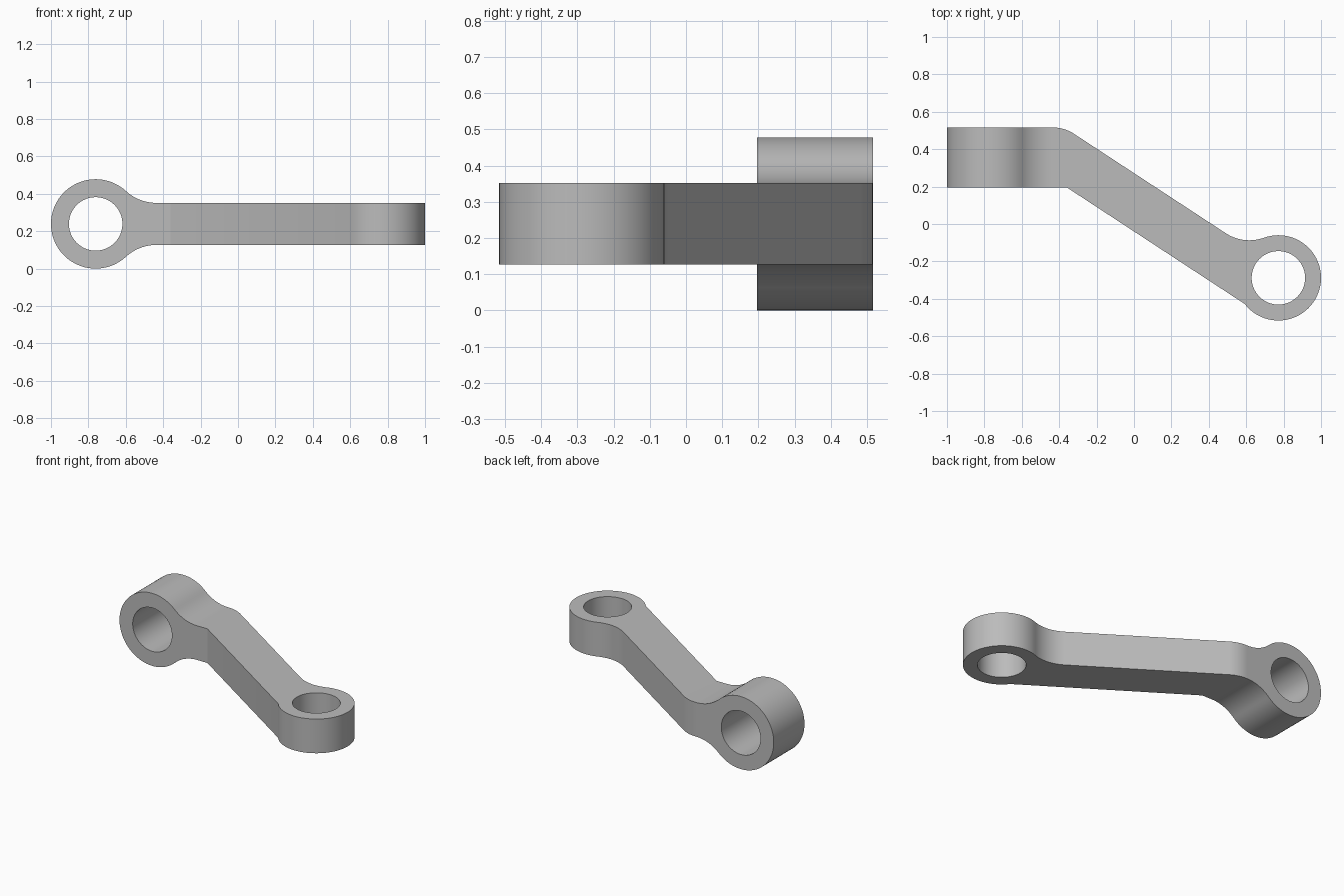
import bpy, bmesh, math
from mathutils import Vector

cube = bpy.data.objects.get("Cube")
if cube:
    bpy.data.objects.remove(cube, do_unlink=True)

V = lambda x, y: Vector((x, y))
heading = lambda v: math.atan2(v.y, v.x)


def arc(c, r, a, b, n):
    """Points on a circle from angle a to angle b."""
    return [c + r * V(math.cos(a + (b - a) * i / n), math.sin(a + (b - a) * i / n))
            for i in range(n + 1)]


def plate(bm, outline, hole, place, depth):
    """Fill an outline with a round hole and extrude it to a solid."""
    edges = []
    for loop in (outline, hole):
        pts = [p for i, p in enumerate(loop) if (p - loop[i - 1]).length > 1e-5]
        vs = [bm.verts.new(place(p)) for p in pts]
        edges += [bm.edges.new((vs[i - 1], vs[i])) for i in range(len(vs))]
    filled = bmesh.ops.triangle_fill(bm, edges=edges, use_beauty=True)["geom"]
    faces = [g for g in filled if isinstance(g, bmesh.types.BMFace)]
    new = bmesh.ops.extrude_face_region(bm, geom=faces)["geom"]
    bmesh.ops.translate(bm, vec=depth,
                        verts=[g for g in new if isinstance(g, bmesh.types.BMVert)])


# Shared dimensions
bore = 0.143
half = 0.1125                  # half height of the arm
mid = 0.239                    # height of the arm's centre line
y_front, y_back = 0.196, 0.516
bm = bmesh.new()

# Upright eye: ring blending into the neck with two concave fillets
eye, eye_r, fil = V(-0.761, mid), 0.239, 0.24
run = math.sqrt((eye_r + fil) ** 2 - (half + fil) ** 2)
join_x = eye.x + run
turn = math.atan2(half + fil, run)
upper = arc(eye + V(run, half + fil), fil, -math.pi / 2, turn - math.pi, 12)
ring = arc(eye, eye_r, turn, 2 * math.pi - turn, 56)
lower = [V(p.x, 2 * mid - p.y) for p in reversed(upper)]
plate(bm, upper + ring + lower, arc(eye, bore, 0, 2 * math.pi, 64),
      lambda p: (p.x, y_front, p.y), Vector((0, y_back - y_front, 0)))

# Slanted arm with the flat eye at its end
end, end_r, fil, bend_r = V(0.772, -0.288), 0.228, 0.23, 0.2
slope = math.atan(0.655)
n = V(math.sin(slope), math.cos(slope))
u = V(math.cos(slope), -math.sin(slope))
inner = V(-0.36, y_front)
edge = 0.272 * math.cos(slope)                       # back edge offset along n
corner_x = (0.272 - y_back) / math.tan(slope)
bend = V(corner_x - bend_r * math.tan(slope / 2), y_back - bend_r)
rise = edge + fil - n.dot(end)
blend = end + rise * n - math.sqrt((end_r + fil) ** 2 - rise ** 2) * u
drop = n.dot(end) - n.dot(inner)
meet = -drop * n - math.sqrt(end_r ** 2 - drop ** 2) * u
outline = [V(join_x, y_back)]
outline += arc(bend, bend_r, math.pi / 2, math.pi / 2 - slope, 10)
outline += arc(blend, fil, -math.pi / 2 - slope, heading(end - blend), 14)
outline += arc(end, end_r, heading(blend - end), heading(meet), 52)
outline += [inner, V(join_x, y_front)]
plate(bm, outline, arc(end, bore, 0, 2 * math.pi, 64),
      lambda p: (p.x, p.y, mid - half), Vector((0, 0, 2 * half)))

# Open the touching end faces and weld the two halves into one body
inside = [f for f in bm.faces if all(abs(v.co.x - join_x) < 1e-4 for v in f.verts)]
bmesh.ops.delete(bm, geom=inside, context="FACES")
bmesh.ops.remove_doubles(bm, verts=bm.verts[:], dist=1e-4)
bmesh.ops.recalc_face_normals(bm, faces=bm.faces[:])
mesh = bpy.data.meshes.new("link_arm")
bm.to_mesh(mesh)
bm.free()

# Material
mat = bpy.data.materials.new("plain_grey")
mat.use_nodes = True
grey = (0.5, 0.5, 0.5, 1)
mat.diffuse_color = grey
mat.node_tree.nodes["Principled BSDF"].inputs["Base Color"].default_value = grey
mesh.materials.append(mat)

arm = bpy.data.objects.new("link_arm", mesh)
bpy.context.collection.objects.link(arm)
bpy.ops.object.select_all(action="DESELECT")
arm.select_set(True)
bpy.context.view_layer.objects.active = arm
bpy.ops.object.shade_smooth_by_angle(angle=math.radians(25))
